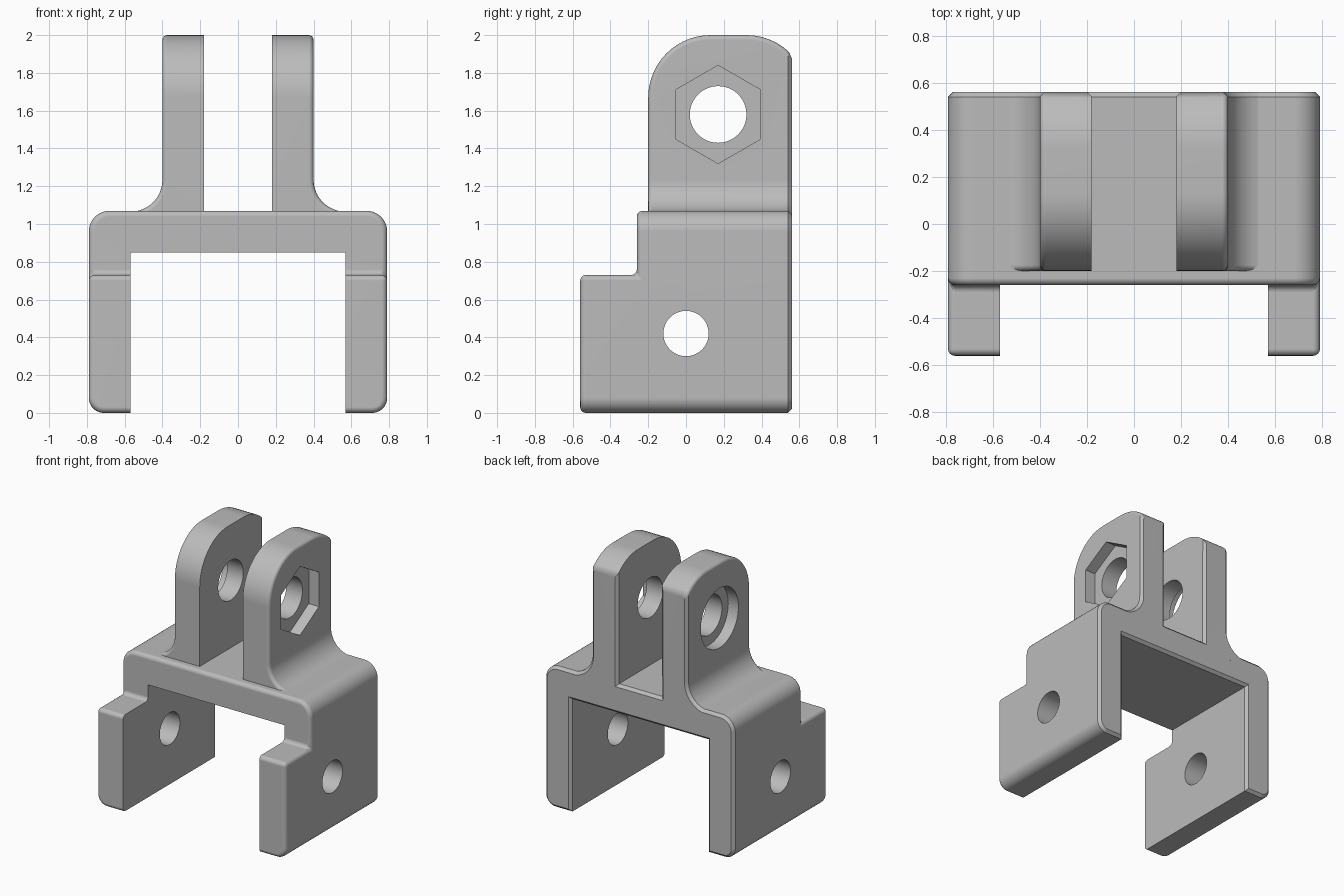
import bpy, bmesh
from math import sin, cos, pi, radians
from mathutils import Vector

cube = bpy.data.objects.get("Cube")
if cube:
    bpy.data.objects.remove(cube, do_unlink=True)

W, IN, BACK, FRONT = 0.79, 0.57, 0.56, -0.56   # body outline
STEP_Y, STEP_Z, ROOF, TOP = -0.26, 0.73, 0.85, 1.07
LUG_IN, LUG_OUT = 0.18, 0.40
PIN = (0.17, 1.58)                             # hinge axis (y, z)

grey = bpy.data.materials.new("grey")
grey.use_nodes = True
grey.diffuse_color = (0.5, 0.5, 0.5, 1)
grey.node_tree.nodes["Principled BSDF"].inputs["Base Color"].default_value = (0.5, 0.5, 0.5, 1)


def arc(cx, cy, r, start, end, n=10):
    angles = [radians(start + (end - start) * i / n) for i in range(n + 1)]
    return [(cx + r * cos(a), cy + r * sin(a)) for a in angles]


def make_object(name, bm):
    bmesh.ops.recalc_face_normals(bm, faces=bm.faces)
    mesh = bpy.data.meshes.new(name)
    bm.to_mesh(mesh)
    bm.free()
    obj = bpy.data.objects.new(name, mesh)
    bpy.context.collection.objects.link(obj)
    return obj


def prism(name, points, axis, start, end):
    """Extrude a 2D outline along x (points are y, z) or along y (points are x, z)."""
    bm = bmesh.new()
    place = (lambda p: (start, *p)) if axis == "x" else (lambda p: (p[0], start, p[1]))
    bm.faces.new([bm.verts.new(place(p)) for p in points])
    depth = Vector((end - start, 0, 0)) if axis == "x" else Vector((0, end - start, 0))
    out = bmesh.ops.extrude_face_region(bm, geom=bm.faces[:])
    bmesh.ops.translate(bm, vec=depth, verts=[v for v in out["geom"] if isinstance(v, bmesh.types.BMVert)])
    return make_object(name, bm)


def combine(obj, tool, operation):
    """Apply a boolean and discard the tool object."""
    tool.hide_render = True
    mod = obj.modifiers.new("combine", "BOOLEAN")
    mod.operation, mod.object, mod.solver = operation, tool, "EXACT"
    bake(obj)
    bpy.data.objects.remove(tool, do_unlink=True)


def bake(obj):
    bpy.context.view_layer.update()
    graph = bpy.context.evaluated_depsgraph_get()
    mesh = bpy.data.meshes.new_from_object(obj.evaluated_get(graph))
    obj.modifiers.clear()
    obj.data = mesh


def bevel(bm, width, segments, rule):
    edges = [e for e in bm.edges if len(e.link_faces) == 2
             and e.calc_face_angle(0) > 0.6 and rule(*[v.co for v in e.verts])]
    bmesh.ops.bevel(bm, geom=edges, offset=width, offset_type="OFFSET", segments=segments,
                    profile=0.5, affect="EDGES", clamp_overlap=False)


def near(a, b):
    return abs(a - b) < 1e-3


def at_back(a, b):
    return near(a.y, BACK) and near(b.y, BACK)


# Body: arch with two legs that reach further forward below the step
low = arc(W - 0.08, 0.08, 0.08, -90, 0)
high = arc(W - 0.11, TOP - 0.11, 0.11, 0, 90)
leg = [(IN, 0)] + low + [(W, STEP_Z), (IN, STEP_Z)]
flip = lambda pts: [(-x, z) for x, z in reversed(pts)]
half_arch = [(IN, ROOF), (IN, STEP_Z), (W, STEP_Z)] + high
bm = bmesh.new()
for outline in (leg, flip(leg), half_arch + flip(half_arch)):
    bm.faces.new([bm.verts.new((x, STEP_Y, z)) for x, z in outline])
bmesh.ops.remove_doubles(bm, verts=bm.verts, dist=1e-4)
front_faces = bm.faces[:]
out = bmesh.ops.extrude_face_region(bm, geom=front_faces, use_keep_orig=True)
bmesh.ops.translate(bm, vec=(0, BACK - STEP_Y, 0),
                    verts=[v for v in out["geom"] if isinstance(v, bmesh.types.BMVert)])
leg_faces = [f for f in bm.faces if all(near(v.co.y, STEP_Y) and v.co.z < STEP_Z + 0.01 for v in f.verts)]
out = bmesh.ops.extrude_discrete_faces(bm, faces=leg_faces)
for f in out["faces"]:
    bmesh.ops.translate(bm, vec=(0, FRONT - STEP_Y, 0), verts=f.verts[:])
bmesh.ops.remove_doubles(bm, verts=bm.verts, dist=1e-4)
bmesh.ops.recalc_face_normals(bm, faces=bm.faces)
bmesh.ops.dissolve_limit(bm, angle_limit=radians(1), verts=bm.verts, edges=bm.edges)


def body_round(a, b):
    channel = (near(abs(a.x), IN) and near(a.x, b.x)) or (near(a.z, ROOF) and near(b.z, ROOF))
    return not channel and not at_back(a, b)


bevel(bm, 0.03, 4, body_round)
bevel(bm, 0.02, 1, at_back)
bracket = make_object("hinge_bracket", bm)

# Lugs: rounded side outline crossed with a front outline that flares at the base
side = ([(-0.2, 0.95)] + arc(0.13, 1.67, 0.33, 180, 90, 14)
        + arc(0.32, 1.67, 0.33, 90, 43.3, 8) + [(BACK, 0.95)])
flare = arc(LUG_OUT + 0.17, 1.235, 0.17, 180, 270, 12)
lugs = prism("lugs", side, "x", 0, 0.9)
combine(lugs, prism("flare", [(LUG_IN, 1.0), (LUG_IN, 2.1), (LUG_OUT, 2.1)] + flare
                    + [(LUG_OUT + 0.17, 1.0)], "y", -1, 1), "INTERSECT")
bm = bmesh.new()
bm.from_mesh(lugs.data)
bmesh.ops.remove_doubles(bm, verts=bm.verts, dist=1e-4)
bevel(bm, 0.025, 4, lambda a, b: min(a.x, b.x) > LUG_OUT - 0.01 and max(a.z, b.z) > 1.066
      and not at_back(a, b))
bevel(bm, 0.02, 1, lambda a, b: at_back(a, b) and max(a.z, b.z) > 1.066)
bm.to_mesh(lugs.data)
bm.free()
lugs.modifiers.new("mirror", "MIRROR").use_mirror_merge = False
combine(bracket, lugs, "UNION")

# Holes: hinge pin, leg pivots, hexagonal nut pocket and round screw-head pocket
circle = lambda c, r, n=48, start=90: arc(*c, r, start, start + 360, n)[:-1]
for name, points, x0, x1 in (
        ("pin_hole", circle(PIN, 0.15), -1, 1),
        ("leg_holes", circle((0, 0.42), 0.12), -1, 1),
        ("nut_pocket", circle(PIN, 0.26, 6), LUG_OUT - 0.085, 0.6),
        ("head_pocket", circle(PIN, 0.225), -0.6, -LUG_OUT + 0.085)):
    combine(bracket, prism(name, points, "x", x0, x1), "DIFFERENCE")

# Finish: one colour, smooth rounds and flat planes
bracket.data.materials.clear()
bracket.data.materials.append(grey)
for p in bracket.data.polygons:
    p.material_index = 0
bpy.ops.object.select_all(action="DESELECT")
bracket.select_set(True)
bpy.context.view_layer.objects.active = bracket
bpy.ops.object.shade_smooth_by_angle(angle=radians(28))
weighted = bracket.modifiers.new("flat_planes", "WEIGHTED_NORMAL")
weighted.keep_sharp = True
